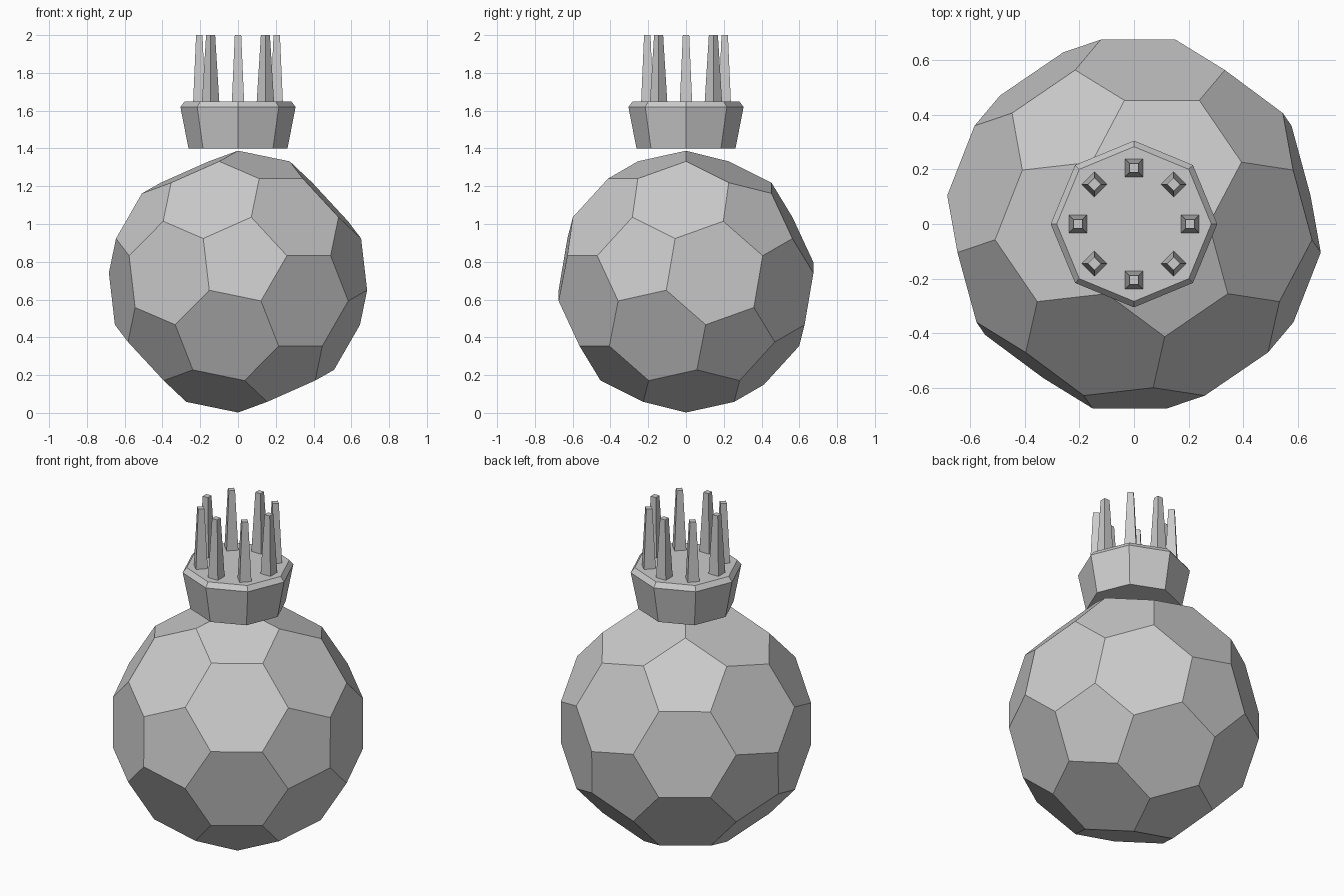
import bpy, bmesh
from math import cos, sin, pi
from mathutils import Matrix, Vector

if "Cube" in bpy.data.objects:
    bpy.data.objects.remove(bpy.data.objects["Cube"])

R = 0.693


def finish(bm, name):
    bmesh.ops.recalc_face_normals(bm, faces=bm.faces)
    me = bpy.data.meshes.new(name)
    bm.to_mesh(me)
    bm.free()
    ob = bpy.data.objects.new(name, me)
    bpy.context.collection.objects.link(ob)
    return ob


def stacked_rings(name, sides, rings, start=0.0, centre=(0, 0)):
    """Closed prism through (radius, z) rings."""
    bm = bmesh.new()
    loops = []
    for r, z in rings:
        loops.append([bm.verts.new((centre[0] + r * cos(start + 2 * pi * i / sides),
                                    centre[1] + r * sin(start + 2 * pi * i / sides), z))
                      for i in range(sides)])
    for a, b in zip(loops, loops[1:]):
        for i in range(sides):
            j = (i + 1) % sides
            bm.faces.new((a[i], a[j], b[j], b[i]))
    bm.faces.new(loops[0])
    bm.faces.new(loops[-1])
    return finish(bm, name)


# Ball body: icosahedron with its corners cut at a third of each edge
ico = bmesh.new()
bmesh.ops.create_icosphere(ico, subdivisions=1, radius=1)
cut = lambda p, q: (p.co * 2 + q.co) / 3
points = [cut(v, e.other_vert(v)) for v in ico.verts for e in v.link_edges]

# Orientation: one corner straight up, a pentagon edge running towards +x
ico.verts.ensure_lookup_table()
a = ico.verts[0]
b = a.link_edges[0].other_vert(a)
for face in a.link_edges[0].link_faces:
    c = next(v for v in face.verts if v not in (a, b))
    z = cut(a, b).normalized()
    d = cut(a, c) - cut(a, b)
    x = (d - z * d.dot(z)).normalized()
    y = z.cross(x)
    if a.co.dot(y) < 0:
        break
rot = Matrix((x, y, z))
ico.free()

bm = bmesh.new()
for p in points:
    bm.verts.new((rot @ p).normalized() * R + Vector((0, 0, 0.695)))
bmesh.ops.convex_hull(bm, input=bm.verts)
bmesh.ops.dissolve_limit(bm, angle_limit=0.05, verts=bm.verts, edges=bm.edges)
finish(bm, "ball_body")

# Octagonal collar with a chamfered top
stacked_rings("collar", 8, [(0.262, 1.40), (0.305, 1.62), (0.283, 1.648)])

# Ring of tapered square prongs
for i in range(8):
    t = i * pi / 4
    stacked_rings(f"prong_{i + 1}", 4, [(0.046, 1.645), (0.024, 2.0)],
                  t + pi / 4, (0.205 * cos(t), 0.205 * sin(t)))
